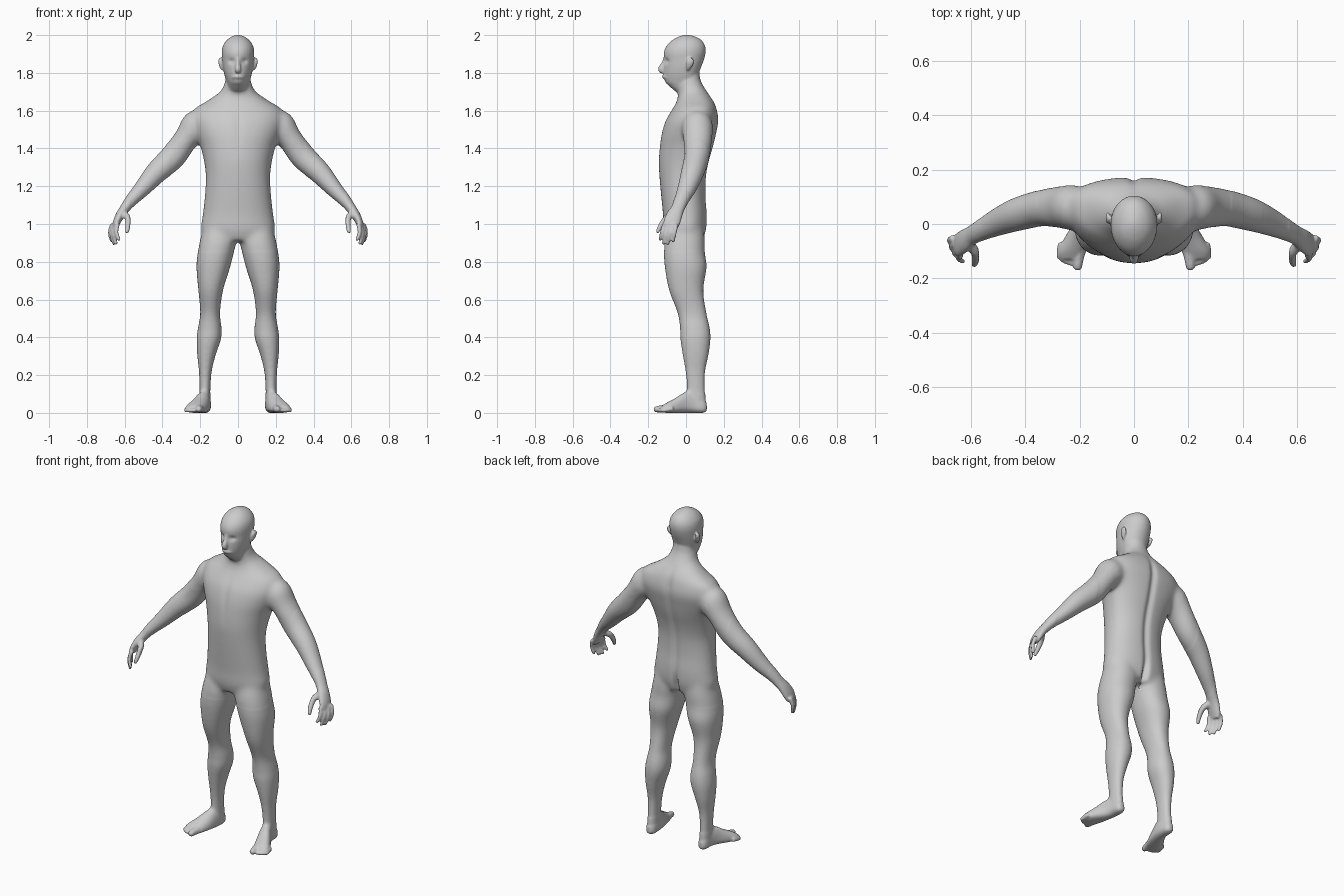
import bpy, bmesh
from math import cos, sin, pi, exp, copysign
from mathutils import Vector

SIDES = 32
bm = bmesh.new()


def spline(keys, sub=5):
    """Catmull-Rom interpolation of key tuples."""
    out = []
    last = len(keys) - 1
    for i in range(last):
        p0, p1 = keys[max(i - 1, 0)], keys[i]
        p2, p3 = keys[i + 1], keys[min(i + 2, last)]
        for s in range(sub):
            t = s / sub
            out.append([0.5 * (2 * b + (c - a) * t + (2 * a - 5 * b + 4 * c - d) * t * t
                               + (3 * b - a - 3 * c + d) * t ** 3)
                        for a, b, c, d in zip(p0, p1, p2, p3)])
    return out + [list(keys[-1])]


def skin(rings):
    """Closed surface through rings of points."""
    vs = [[bm.verts.new(p) for p in r] for r in rings]
    n = len(vs[0])
    for a, b in zip(vs, vs[1:]):
        for i in range(n):
            bm.faces.new((a[i], a[(i + 1) % n], b[(i + 1) % n], b[i]))
    bm.faces.new(vs[0][::-1])
    bm.faces.new(vs[-1])


def power(v, e):
    return copysign(abs(v) ** e, v)


def stack(keys, side=1, axis='z', e=0.92):
    """Loft; key = (level, x0, x1, lo, hi, widest)."""
    rings = []
    for lv, x0, x1, lo, hi, mid in spline(keys):
        ring = []
        for i in range(SIDES):
            a = 2 * pi * i / SIDES
            s = power(sin(a), e)
            x = (x0 + x1) / 2 + (x1 - x0) / 2 * power(cos(a), e)
            q = mid + s * ((hi - mid) if s > 0 else (mid - lo))
            ring.append((side * x, q, lv) if axis == 'z' else (side * x, lv, q))
        rings.append(ring)
    skin(rings)


def tube(keys, side=1, sub=5):
    """Swept ellipse; key = (x, y, z, radius across, radius along y)."""
    pts = spline(keys, sub)
    rings = []
    for i, p in enumerate(pts):
        c = Vector(p[:3])
        t = (Vector(pts[min(i + 1, len(pts) - 1)][:3]) - Vector(pts[max(i - 1, 0)][:3])).normalized()
        ref = Vector((0, 1, 0)) if abs(t.y) < 0.9 else Vector((0, 0, 1))
        b = (ref - t * ref.dot(t)).normalized()
        a = t.cross(b)
        ring = [c + a * p[3] * cos(2 * pi * k / 16) + b * p[4] * sin(2 * pi * k / 16) for k in range(16)]
        rings.append([(side * v.x, v.y, v.z) for v in ring])
    skin(rings)


def digit(points, r0, r1, side):
    """Finger or toe with a rounded tip."""
    n = len(points) - 1
    keys = [(*p, r0 + (r1 - r0) * i / n, r0 + (r1 - r0) * i / n) for i, p in enumerate(points)]
    d = (Vector(points[-1]) - Vector(points[-2])).normalized()
    for off, k in ((0.6, 0.8), (1.0, 0.2)):
        keys.append((*(Vector(points[-1]) + d * r1 * off), r1 * k, r1 * k))
    tube(keys, side)


# torso and neck: (z, half width, front, back, y of widest point)
torso = [(.91, .165, -.10, .09, 0), (.97, .197, -.118, .108, 0), (1.05, .187, -.122, .112, 0),
         (1.15, .176, -.132, .105, -.005), (1.25, .171, -.141, .108, -.005),
         (1.33, .18, -.145, .122, .01), (1.41, .2, -.14, .145, .03), (1.48, .23, -.13, .161, .05),
         (1.55, .25, -.108, .173, .065), (1.61, .23, -.072, .163, .07), (1.645, .175, -.052, .15, .07),
         (1.68, .122, -.042, .127, .06), (1.71, .087, -.044, .105, .035), (1.76, .067, -.05, .078, .015),
         (1.82, .06, -.05, .068, .01)]
stack([(z, -w, w, f, b, m) for z, w, f, b, m in torso])

# head
head = [(1.70, .048, -.055, .06), (1.73, .055, -.09, .06), (1.755, .061, -.112, .063),
        (1.79, .072, -.119, .066), (1.83, .08, -.119, .08), (1.87, .084, -.117, .095),
        (1.91, .086, -.117, .104), (1.945, .079, -.101, .1), (1.975, .058, -.07, .08),
        (1.993, .032, -.036, .046), (2.001, .008, -.008, .016)]
stack([(z, -w, w, f, b, 0) for z, w, f, b in head], e=1)

# nose and lips
tube([(0, -.105, 1.885, .008, .012), (0, -.117, 1.85, .011, .014), (0, -.129, 1.82, .017, .019),
      (0, -.122, 1.802, .012, .012)])
tube([(-.03, -.105, 1.778, .007, .007), (0, -.117, 1.78, .01, .01), (.03, -.105, 1.778, .007, .007)])

leg = [(1.0, .02, .18, -.09, .09), (.92, .006, .2, -.112, .1), (.85, .022, .213, -.117, .1),
       (.77, .042, .22, -.112, .109), (.65, .079, .21, -.09, .092), (.53, .095, .2, -.045, .108),
       (.45, .087, .212, -.032, .126), (.39, .09, .219, -.03, .13), (.31, .117, .216, -.018, .12),
       (.22, .139, .207, -.003, .102), (.13, .146, .204, .005, .1), (.06, .146, .205, 0, .105),
       (.012, .15, .2, 0, .1)]
foot = [(.11, .163, .19, .012, .05), (.09, .148, .203, 0, .085), (.04, .143, .21, 0, .12),
        (0, .147, .225, 0, .115), (-.05, .158, .255, 0, .082), (-.10, .175, .28, 0, .055),
        (-.13, .185, .275, .003, .036)]
arm = [(.16, .06, 1.57, .045, .05), (.215, .06, 1.525, .084, .083), (.275, .062, 1.45, .067, .078),
       (.345, .057, 1.355, .069, .068), (.43, .035, 1.275, .06, .062), (.505, .005, 1.19, .046, .051),
       (.565, -.025, 1.125, .034, .04), (.597, -.042, 1.085, .027, .036), (.622, -.06, 1.05, .024, .042),
       (.642, -.075, 1.01, .02, .045), (.652, -.083, .98, .013, .038)]
fingers = [((.638, -.113, 1.0), (.644, -.127, .955), (.63, -.137, .918)),
           ((.648, -.093, .995), (.658, -.109, .945), (.645, -.118, .898)),
           ((.658, -.073, .995), (.67, -.087, .945), (.657, -.097, .896)),
           ((.664, -.052, 1.0), (.678, -.06, .955), (.669, -.068, .91))]
toes = [(.231, -.144), (.248, -.139), (.263, -.130), (.274, -.119)]

# limbs, hands, feet and ears on both sides
for s in (1, -1):
    stack([(z, a, b, f, k, (f + k) / 2) for z, a, b, f, k in leg], s)
    stack([(y, a, b, lo, hi, lo + (hi - lo) * .3) for y, a, b, lo, hi in foot], s, 'y')
    tube(arm, s)
    for f in fingers:
        digit(f, .013, .009, s)
    digit([(.61, -.065, 1.06), (.583, -.105, 1.03), (.583, -.137, .985), (.588, -.15, .96)], .02, .01, s)
    digit([(.2, -.09, .026), (.204, -.125, .022), (.207, -.155, .019)], .023, .017, s)
    for x, y in toes:
        digit([(x - .008, y + .05, .022), (x - .003, y + .025, .018), (x, y, .013)], .014, .011, s)
    tube([(.08, .008, 1.815, .006, .006), (.088, .014, 1.83, .009, .013), (.094, .02, 1.85, .009, .021),
          (.096, .024, 1.867, .008, .02), (.092, .024, 1.88, .004, .01)], s)

# fuse everything into one skin
bmesh.ops.recalc_face_normals(bm, faces=bm.faces)
raw = bpy.data.meshes.new("body_parts")
bm.to_mesh(raw)
bm.free()
body = bpy.data.objects.new("body", raw)
bpy.context.collection.objects.link(body)
rm = body.modifiers.new("fuse", 'REMESH')
rm.mode = 'VOXEL'
rm.voxel_size = 0.006
mesh = bpy.data.meshes.new_from_object(body.evaluated_get(bpy.context.evaluated_depsgraph_get()))
body.modifiers.clear()
body.data = mesh

# soften joints: strong on trunk and limbs, light on hands, feet and face
bm = bmesh.new()
bm.from_mesh(mesh)
trunk = [v for v in bm.verts if abs(v.co.x) < .57 and .1 < v.co.z < 1.74]
joints = [v for v in trunk if v.co.z > .85 and abs(v.co.x) < .36 and v.co.z < 1.7]
for group, count in ((list(bm.verts), 2), (trunk, 12), (joints, 25)):
    for _ in range(count):
        bmesh.ops.smooth_vert(bm, verts=group, factor=.5, use_axis_x=True, use_axis_y=True, use_axis_z=True)

# spine furrow, buttock cleft, breastbone and eye sockets
bm.normal_update()
for v in bm.verts:
    x, y, z = v.co
    if y > .03 and v.normal.y > .2 and .88 < z < 1.7:
        v.co.y -= .012 * exp(-(x / .02) ** 2) * min(1, (1.7 - z) / .12)
        v.co.y -= .018 * exp(-(x / .014) ** 2 - ((z - .95) / .06) ** 2)
    elif y < 0 and v.normal.y < -.2 and z < 1.7:
        v.co.y += .005 * exp(-(x / .02) ** 2 - ((z - 1.5) / .1) ** 2)
    elif y < -.05 and z > 1.8:
        v.co.y += .011 * exp(-((abs(x) - .034) / .017) ** 2 - ((z - 1.862) / .014) ** 2)
    v.co.z = max(v.co.z, 0)
bm.to_mesh(mesh)
bm.free()
for p in mesh.polygons:
    p.use_smooth = True
